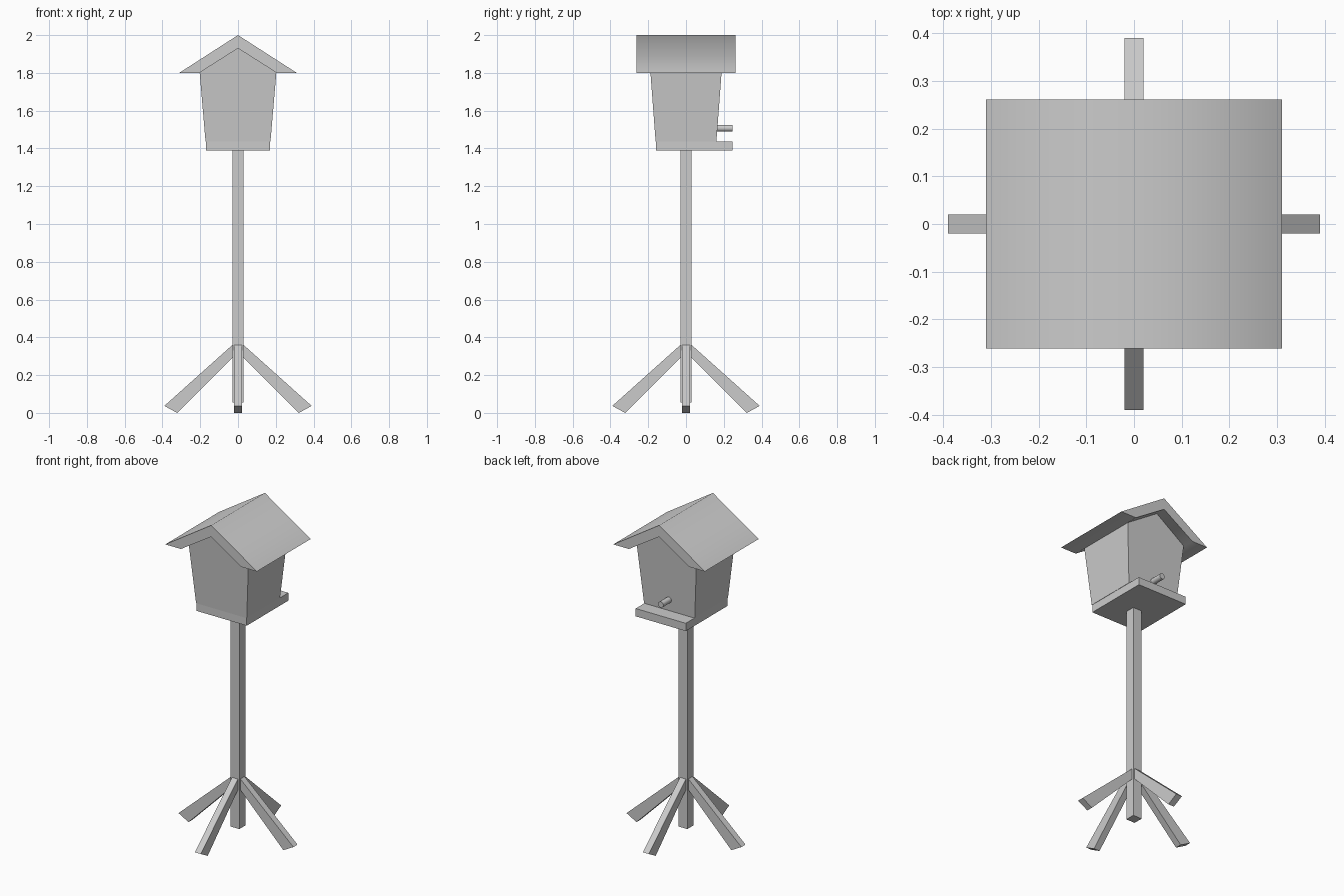
import bpy, bmesh, math
from mathutils import Matrix, Vector

cube = bpy.data.objects.get("Cube")
if cube:
    bpy.data.objects.remove(cube, do_unlink=True)

grey = bpy.data.materials.new("plain_grey")
grey.use_nodes = True
colour = (0.6, 0.6, 0.6, 1)
grey.diffuse_color = colour
grey.node_tree.nodes["Principled BSDF"].inputs["Base Color"].default_value = colour


def add_object(name, bm):
    bmesh.ops.recalc_face_normals(bm, faces=bm.faces)
    mesh = bpy.data.meshes.new(name)
    bm.to_mesh(mesh)
    bm.free()
    mesh.materials.append(grey)
    obj = bpy.data.objects.new(name, mesh)
    bpy.context.collection.objects.link(obj)
    return obj


def box(name, low, high):
    low, high = Vector(low), Vector(high)
    bm = bmesh.new()
    bmesh.ops.create_cube(bm, size=1)
    bmesh.ops.scale(bm, vec=high - low, verts=bm.verts)
    bmesh.ops.translate(bm, vec=(low + high) / 2, verts=bm.verts)
    return add_object(name, bm)


def prism(name, profile, half_depth):
    """Extrude an x-z outline along y; half_depth gives y for each height."""
    bm = bmesh.new()
    front = [bm.verts.new((x, -half_depth(z), z)) for x, z in profile]
    back = [bm.verts.new((x, half_depth(z), z)) for x, z in profile]
    bm.faces.new(front)
    bm.faces.new(back[::-1])
    for i in range(len(profile)):
        j = (i + 1) % len(profile)
        bm.faces.new((front[i], back[i], back[j], front[j]))
    return add_object(name, bm)


def mirrored(half):
    """Complete an outline that starts and may end on the centre line."""
    return half + [(-x, z) for x, z in reversed(half) if x > 0]


# Post and four splayed legs
box("post", (-0.03, -0.03, 0.055), (0.03, 0.03, 1.4))
leg_outline = [(0.027, 0.295), (0.322, 0), (0.39, 0.037), (0.027, 0.362)]
for i, side in enumerate(("left", "back", "right", "front")):
    leg = prism(side + "_leg", leg_outline, lambda z: 0.02)
    leg.data.transform(Matrix.Rotation(i * math.pi / 2, 4, "Z"))

# Floor with a porch ledge at the back
box("floor", (-0.17, -0.158, 1.39), (0.17, 0.245, 1.438))

# Flared house body with gables
body_outline = mirrored([(0, 1.93), (0.203, 1.802), (0.172, 1.438)])
prism("house_body", body_outline, lambda z: 0.161 + (z - 1.438) * 0.075)

# Roof: softened ridge, level eaves
roof_outline = mirrored([(0, 2), (0.311, 1.8), (0.205, 1.8), (0, 1.93)])
roof = prism("roof", roof_outline, lambda z: 0.261)

# Perch above the ledge
bm = bmesh.new()
bmesh.ops.create_cone(bm, cap_ends=True, segments=16, radius1=0.018,
                      radius2=0.018, depth=0.1)
bm.transform(Matrix.Translation((0, 0.195, 1.507)) @ Matrix.Rotation(math.pi / 2, 4, "X"))
perch = add_object("perch", bm)

# Smooth the ridge and the perch, keep hard edges elsewhere
for obj, angle in ((roof, 70), (perch, 40)):
    bpy.ops.object.select_all(action="DESELECT")
    obj.select_set(True)
    bpy.context.view_layer.objects.active = obj
    bpy.ops.object.shade_smooth_by_angle(angle=math.radians(angle))
